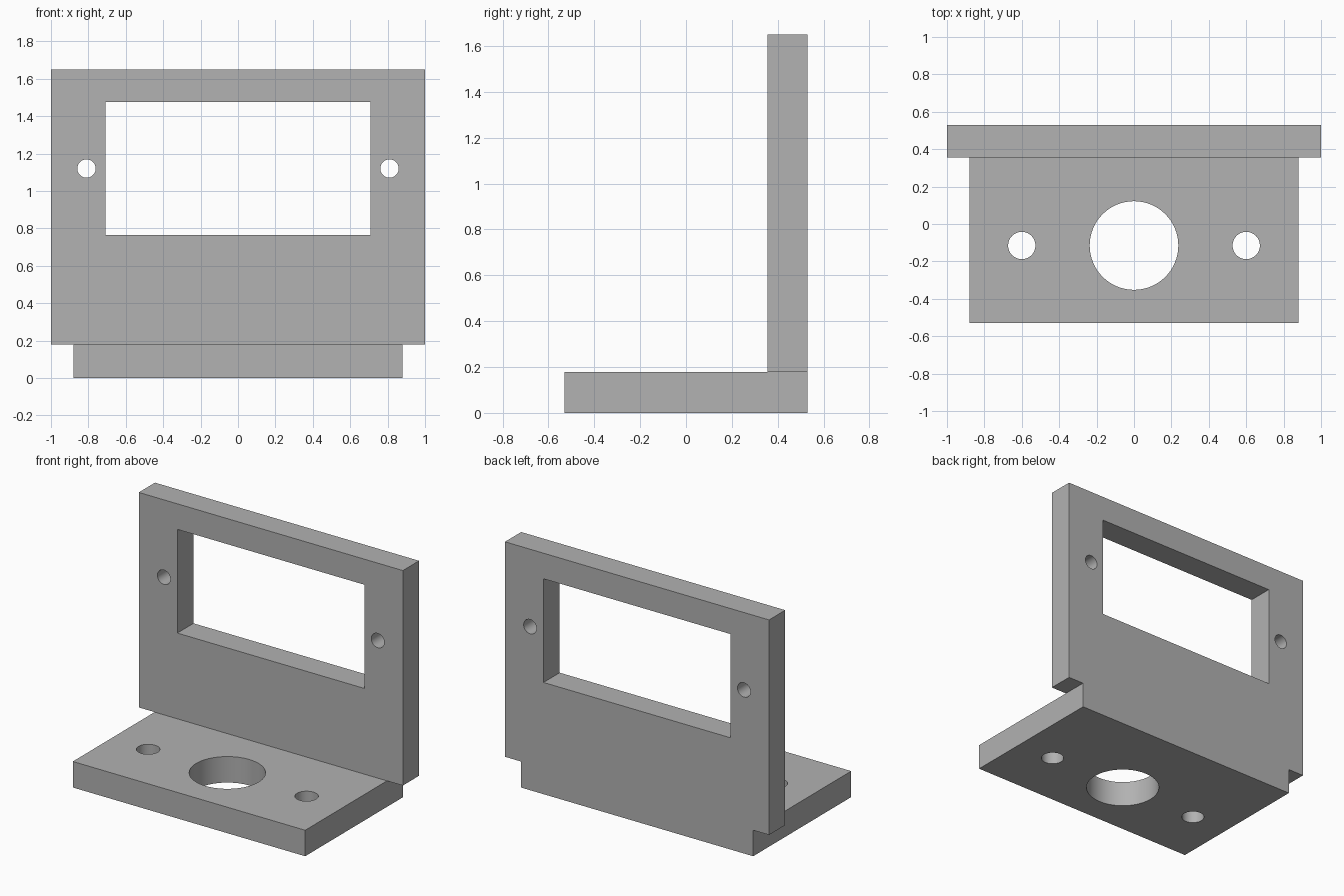
import bpy
import math

cube = bpy.data.objects.get("Cube")
if cube:
    bpy.data.objects.remove(cube, do_unlink=True)

grey = bpy.data.materials.new("plain grey")
grey.use_nodes = True
colour = (0.445, 0.445, 0.445, 1)
grey.diffuse_color = colour
grey.node_tree.nodes["Principled BSDF"].inputs["Base Color"].default_value = colour


def box(name, low, high):
    """Box between two opposite corners."""
    centre = [(a + b) / 2 for a, b in zip(low, high)]
    bpy.ops.mesh.primitive_cube_add(size=1, location=centre)
    ob = bpy.context.object
    ob.name = name
    ob.scale = [b - a for a, b in zip(low, high)]
    bpy.ops.object.transform_apply(location=True, rotation=True, scale=True)
    ob.data.materials.append(grey)
    return ob


def drill(name, centre, radius, tilt=0):
    """Cylindrical cutter, upright unless tilted."""
    bpy.ops.mesh.primitive_cylinder_add(vertices=64, radius=radius, depth=0.5,
                                        location=centre, rotation=(tilt, 0, 0))
    ob = bpy.context.object
    ob.name = name
    ob.data.materials.append(grey)
    return ob


def combine(target, other, operation):
    """Apply a boolean and discard the second object."""
    mod = target.modifiers.new("combine", 'BOOLEAN')
    mod.operation = operation
    mod.solver = 'EXACT'
    mod.object = other
    bpy.ops.object.select_all(action='DESELECT')
    target.select_set(True)
    bpy.context.view_layer.objects.active = target
    bpy.ops.object.modifier_apply(modifier=mod.name)
    bpy.data.objects.remove(other, do_unlink=True)


THICK, BACK, WALL_FRONT = 0.178, 0.53, 0.355

# Foot plate and the wider upright wall, fused into one bracket
bracket = box("bracket", (-0.88, -BACK, 0), (0.88, BACK, THICK))
wall = box("wall", (-1, WALL_FRONT, THICK), (1, BACK, 1.65))
combine(bracket, wall, 'UNION')

# Rectangular window in the wall
window = box("window_cutter", (-0.708, 0.2, 0.765), (0.708, 0.7, 1.475))
combine(bracket, window, 'DIFFERENCE')

# Large centre hole in the foot
combine(bracket, drill("centre_cutter", (0, -0.115, 0.09), 0.237), 'DIFFERENCE')

# Screw holes on each side of the foot and wall
for side in (-1, 1):
    foot_hole = drill("foot_cutter", (side * 0.6, -0.115, 0.09), 0.073)
    combine(bracket, foot_hole, 'DIFFERENCE')
    wall_hole = drill("wall_cutter", (side * 0.81, 0.44, 1.12), 0.049, math.pi / 2)
    combine(bracket, wall_hole, 'DIFFERENCE')

bpy.ops.object.shade_smooth_by_angle(angle=math.radians(30))
